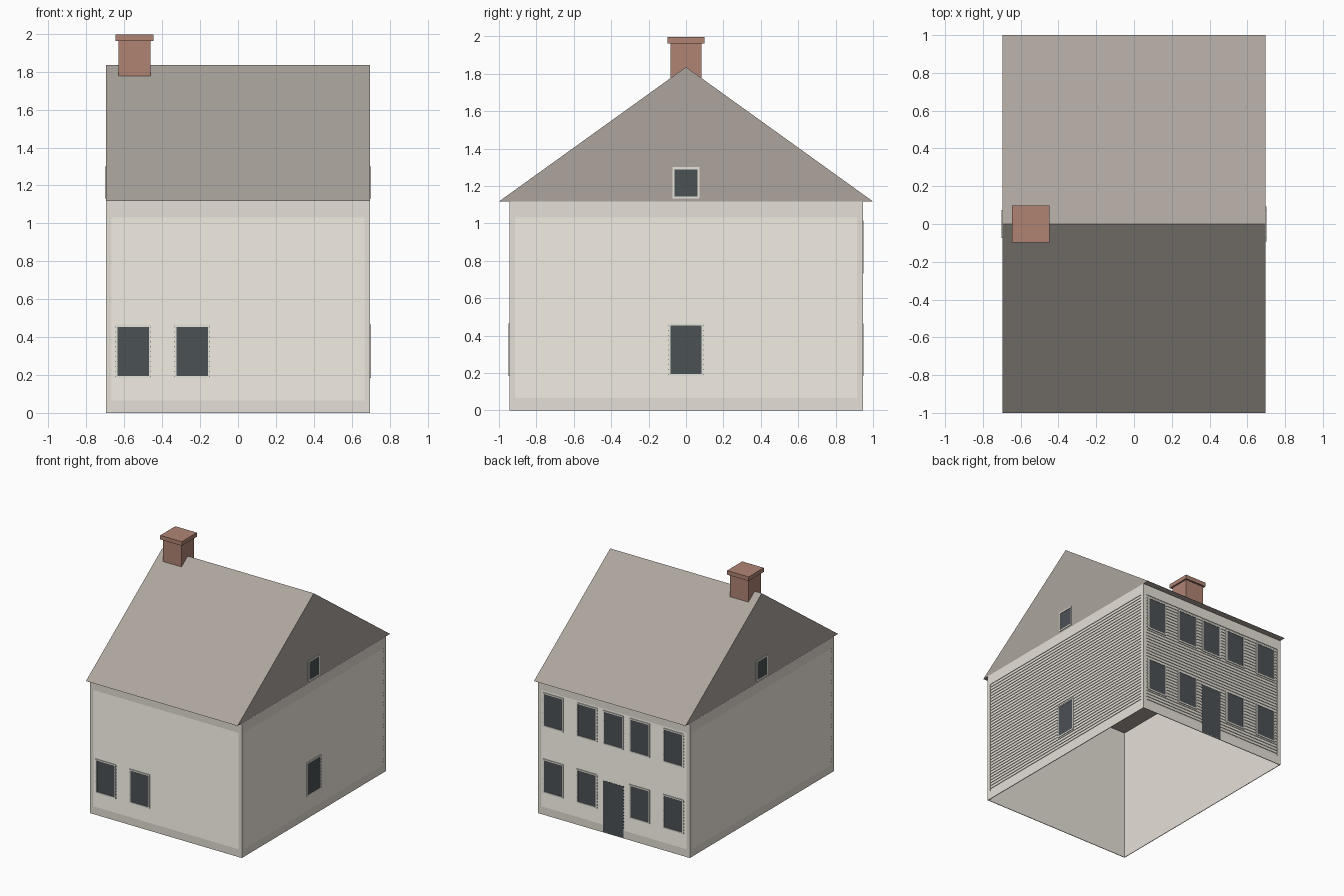
import bpy
import bmesh
from mathutils import Matrix, Vector

cube = bpy.data.objects.get("Cube")
if cube:
    bpy.data.objects.remove(cube, do_unlink=True)


def material(name, srgb):
    linear = [((c / 255 + 0.055) / 1.055) ** 2.4 for c in srgb] + [1.0]
    mat = bpy.data.materials.new(name)
    mat.use_nodes = True
    mat.diffuse_color = linear
    mat.node_tree.nodes["Principled BSDF"].inputs["Base Color"].default_value = linear
    return mat


WALL = material("pale wall", (229, 224, 215))
TRIM = material("window trim", (230, 229, 219))
GLASS = material("dark glass", (75, 81, 85))
ROOF = material("roof grey", (173, 165, 158))
BRICK = material("brick", (176, 132, 116))

# Core wall planes; boards and trim stand a little outside them
HX, HY, EAVE, RIDGE = 0.691, 0.939, 1.117, 1.836
BOARD, PANEL, FRAME = 0.006, 0.007, 0.010
SIDING_LOW, SIDING_HIGH, ROWS, CORNER = 0.065, 1.03, 37, 0.03

# Outward normal, distance from the centre and half width of each wall
SIDES = {
    "front": (Vector((0, -1, 0)), HY, HX),
    "back": (Vector((0, 1, 0)), HY, HX),
    "left": (Vector((1, 0, 0)), HX, HY),
    "right": (Vector((-1, 0, 0)), HX, HY),
}


def add_box(bm, centre, size):
    matrix = Matrix.Translation(centre) @ Matrix.Diagonal((*size, 1))
    bmesh.ops.create_cube(bm, size=1, matrix=matrix)


def finish(bm, name, mat):
    mesh = bpy.data.meshes.new(name)
    bm.to_mesh(mesh)
    bm.free()
    mesh.materials.append(mat)
    obj = bpy.data.objects.new(name, mesh)
    bpy.context.scene.collection.objects.link(obj)


def add_plate(bm, side, along, low, high, width, proud):
    """Thin plate on the outside of a wall, clear of the wall plane."""
    normal, distance, _ = SIDES[side]
    gap = 0.0008
    centre = normal * (distance + (gap + proud) / 2)
    centre.z = (low + high) / 2
    thick, height = proud - gap, high - low
    if normal.x:
        centre.y = along
        size = (thick, width, height)
    else:
        centre.x = along
        size = (width, thick, height)
    add_box(bm, centre, size)


def panel(name, side, along, low, high, width):
    bm = bmesh.new()
    add_plate(bm, side, along, low, high, width, PANEL)
    finish(bm, name, GLASS)


def window(name, side, along, low, high, width, border=0.011):
    """Dark pane with four trim bars standing around it."""
    inner = width - 2 * border
    panel(name + "_pane", side, along, low + border, high - border, inner)
    bm = bmesh.new()
    for sign in (-1, 1):
        add_plate(bm, side, along + sign * (width - border) / 2, low, high, border, FRAME)
    add_plate(bm, side, along, low, low + border, inner, FRAME)
    add_plate(bm, side, along, high - border, high, inner, FRAME)
    finish(bm, name + "_trim", TRIM)


# Hollow walls, open below and closed above by the roof
bm = bmesh.new()
add_box(bm, (0, 0, EAVE / 2), (2 * HX, 2 * HY, EAVE))
bm.normal_update()
caps = [f for f in bm.faces if abs(f.normal.z) > 0.5]
bmesh.ops.delete(bm, geom=caps, context="FACES")
finish(bm, "walls", WALL)

# Lapped siding: each board leans out at its lower edge
pitch = (SIDING_HIGH - SIDING_LOW) / ROWS
for side, (normal, distance, half) in SIDES.items():
    tangent = Vector((0, 0, 1)).cross(normal)
    reach = half + BOARD - CORNER
    bm = bmesh.new()
    previous = None
    for row in range(ROWS):
        z = SIDING_LOW + row * pitch
        for offset, height in ((BOARD, z), (0.001, z + pitch)):
            edge = normal * (distance + offset) + Vector((0, 0, height))
            pair = [bm.verts.new(edge + tangent * s * reach) for s in (-1, 1)]
            if previous:
                bm.faces.new((*previous, pair[1], pair[0]))
            previous = pair
    finish(bm, side + "_siding", WALL)

    # Base and top boards of this wall
    bm = bmesh.new()
    add_plate(bm, side, 0, 0, SIDING_LOW, 2 * reach, BOARD)
    add_plate(bm, side, 0, SIDING_HIGH, EAVE, 2 * reach, BOARD)
    finish(bm, side + "_border_boards", WALL)

# Corner boards, one on each face of each corner
bm = bmesh.new()
for side, (_, _, half) in SIDES.items():
    for sign in (-1, 1):
        add_plate(bm, side, sign * (half + BOARD - CORNER / 2), 0, EAVE, CORNER, BOARD)
finish(bm, "corner_boards", WALL)

# Gable roof as a closed triangular prism
bm = bmesh.new()
roof_half = HX + 0.005
profile = [(-1.0, EAVE), (1.0, EAVE), (0, RIDGE)]
end = bm.faces.new([bm.verts.new((-roof_half, y, z)) for y, z in profile])
extruded = bmesh.ops.extrude_face_region(bm, geom=[end], use_keep_orig=True)["geom"]
moved = [v for v in extruded if isinstance(v, bmesh.types.BMVert)]
bmesh.ops.translate(bm, verts=moved, vec=(2 * roof_half, 0, 0))
bmesh.ops.recalc_face_normals(bm, faces=bm.faces)
finish(bm, "roof", ROOF)

# Chimney stack and cap
bm = bmesh.new()
add_box(bm, (-0.546, 0, 1.867), (0.17, 0.165, 0.19))
finish(bm, "chimney_stack", BRICK)
bm = bmesh.new()
add_box(bm, (-0.546, 0, 1.979), (0.198, 0.198, 0.034))
finish(bm, "chimney_cap", BRICK)

# Windows: shared heights for each storey
LOWER, UPPER, ATTIC = (0.183, 0.465), (0.733, 1.015), (1.132, 1.300)
WIDTH = 0.187
COLUMNS = (-0.552, -0.242, 0, 0.242, 0.552)

for i, x in enumerate(COLUMNS[:2]):
    window(f"front_window_{i + 1}", "front", x, *LOWER, WIDTH)
window("left_lower_window", "left", 0, *LOWER, WIDTH)
for side in ("left", "right"):
    window(side + "_attic_window", side, 0, *ATTIC, 0.147)

for i, x in enumerate(COLUMNS):
    window(f"back_upper_window_{i + 1}", "back", x + 0.006, *UPPER, WIDTH)
    if x:
        window(f"back_lower_window_{i + 1}", "back", x + 0.006, *LOWER, WIDTH)

# Back door
panel("back_door", "back", 0.006, 0.005, 0.432, 0.188)
